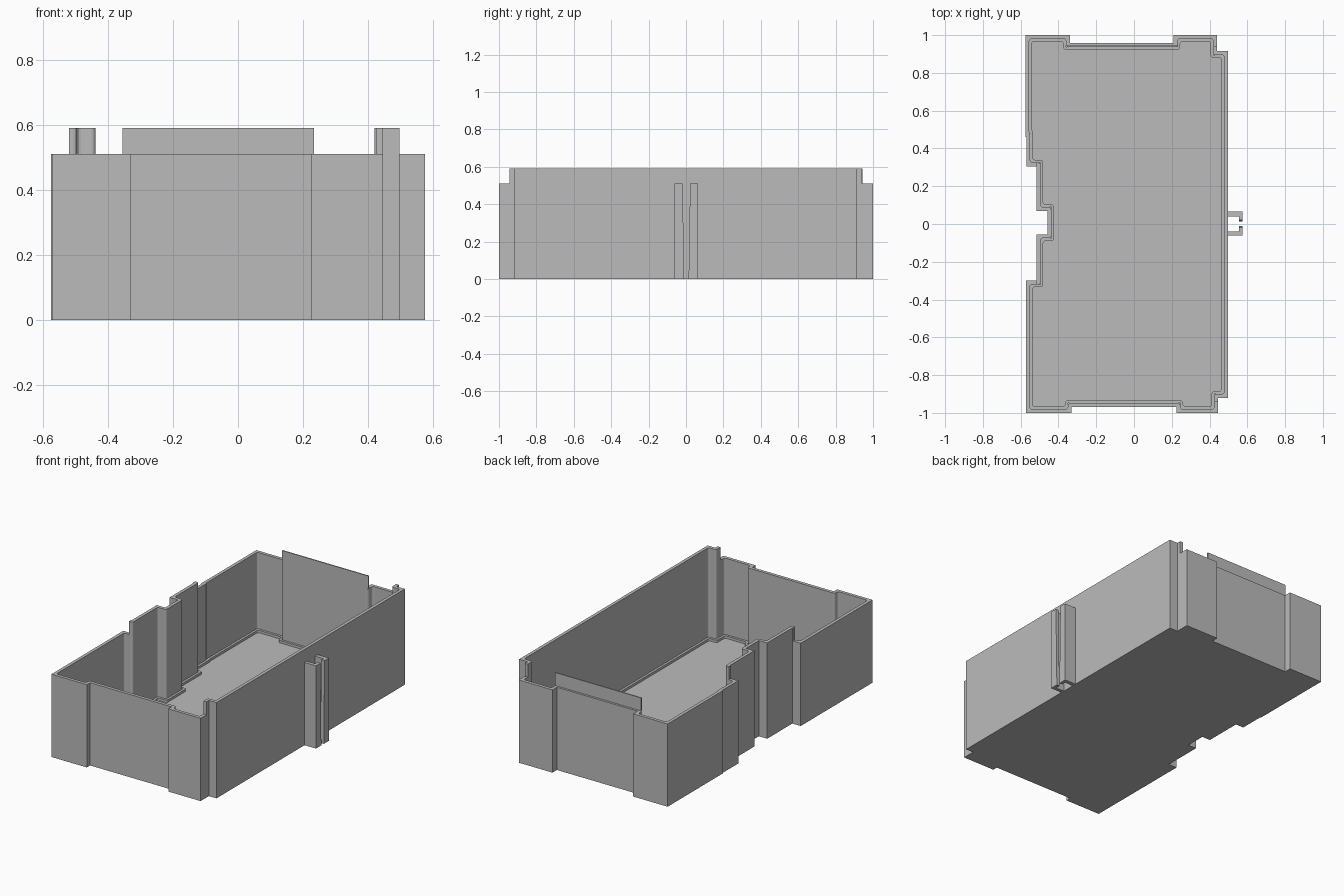
import bpy, bmesh
from mathutils import Vector

cube = bpy.data.objects.get("Cube")
if cube:
    bpy.data.objects.remove(cube)

grey = bpy.data.materials.new("plain grey")
grey.use_nodes = True
COLOUR = (0.5, 0.5, 0.5, 1)
grey.diffuse_color = COLOUR
grey.node_tree.nodes["Principled BSDF"].inputs["Base Color"].default_value = COLOUR

WALL, FLOOR, RIM, TOP = 0.02, 0.025, 0.51, 0.59


def finish(bm, name):
    bmesh.ops.recalc_face_normals(bm, faces=bm.faces)
    mesh = bpy.data.meshes.new(name)
    bm.to_mesh(mesh)
    bm.free()
    mesh.materials.append(grey)
    obj = bpy.data.objects.new(name, mesh)
    bpy.context.collection.objects.link(obj)
    return obj


def inset(points, d):
    """Mitred inward offset of a clockwise outline."""
    result = []
    for i, p in enumerate(points):
        a = (Vector(p) - Vector(points[i - 1])).normalized()
        b = (Vector(points[(i + 1) % len(points)]) - Vector(p)).normalized()
        na, nb = Vector((a.y, -a.x)), Vector((b.y, -b.x))
        result.append(Vector(p) + (na + nb) * d / (1 + na.dot(nb)))
    return result


def prism(name, points, z0, z1):
    bm = bmesh.new()
    face = bm.faces.new([bm.verts.new((p[0], p[1], z0)) for p in points])
    grown = bmesh.ops.extrude_face_region(bm, geom=[face], use_keep_orig=True)
    moved = [v for v in grown["geom"] if isinstance(v, bmesh.types.BMVert)]
    bmesh.ops.translate(bm, verts=moved, vec=(0, 0, z1 - z0))
    return finish(bm, name)


def band(name, outer, inner, z0, z1, closed=False):
    """Wall strip between two matching paths, inner corners rounded."""
    bm = bmesh.new()
    rows = [[bm.verts.new((o[0], o[1], z0)), bm.verts.new((o[0], o[1], z1)),
             bm.verts.new((i[0], i[1], z1)), bm.verts.new((i[0], i[1], z0))]
            for o, i in zip(outer, inner)]
    pairs = list(zip(rows, rows[1:]))
    if closed:
        pairs.append((rows[-1], rows[0]))
    else:
        bm.faces.new(rows[0])
        bm.faces.new(rows[-1])
    for r, s in pairs:
        for k in range(4):
            m = (k + 1) % 4
            bm.faces.new((r[k], r[m], s[m], s[k]))
    bmesh.ops.recalc_face_normals(bm, faces=bm.faces)
    ring = rows if closed else rows[1:-1]
    corners = [bm.edges.get((r[2], r[3])) for r in ring]
    corners = [e for e in corners if e.calc_face_angle(0) > 0.5]
    bmesh.ops.bevel(bm, geom=corners, offset=0.013, segments=3,
                    profile=0.5, affect='EDGES')
    return finish(bm, name)


# Plan outline, clockwise from the back right-hand recess
back = [(-0.575, 1), (-0.34, 1), (-0.34, 0.957), (0.21, 0.957), (0.21, 1), (0.44, 1)]
side = [(0.44, 0.94), (0.44, 0.915), (0.497, 0.915),
        (0.497, -0.92), (0.445, -0.92), (0.445, -0.943)]
front = [(0.445, -1), (0.225, -1), (0.225, -0.968), (-0.33, -0.968),
         (-0.33, -1), (-0.572, -1), (-0.572, -0.3)]
recess = [(-0.52, -0.3), (-0.515, -0.3), (-0.515, -0.055), (-0.458, -0.055),
          (-0.458, 0.07), (-0.515, 0.07), (-0.515, 0.305), (-0.52, 0.305)]
outline = back + side + front + recess + [(-0.57, 0.305), (-0.57, 0.46), (-0.575, 0.46)]
inner = inset(outline, WALL)

# Tray body: floor slab, walls and the small step round the floor
prism("floor", outline, 0, FLOOR)
band("walls", outline, inner, FLOOR, RIM, closed=True)
band("floor_step", inner, inset(outline, WALL + 0.014), FLOOR, FLOOR + 0.015, closed=True)

# Raised wall sections
for name, path in (("raised_side_wall", side), ("raised_recess_wall", recess)):
    start = outline.index(path[0])
    band(name, path, inner[start:start + len(path)], RIM, TOP)
prism("raised_back_panel",
      [(-0.355, 0.937), (-0.355, 0.944), (0.233, 0.944), (0.233, 0.937)], RIM, TOP)

# Pair of hooked rails on the outside, their tips widening to the bottom
for name, s, far, near, tip in (("front_rail", -1, 0.062, 0.04, 0.018),
                                ("back_rail", 1, 0.065, 0.04, 0.022)):
    hook = [(0.49, far), (0.575, far), (0.575, tip),
            (0.555, tip), (0.555, near), (0.49, near)]
    rail = prism(name, [(x, s * y) for x, y in hook], 0, RIM)
    for v in rail.data.vertices:
        if v.co.z < 0.01 and abs(v.co.y) < 0.03:
            v.co.y -= s * 0.008
